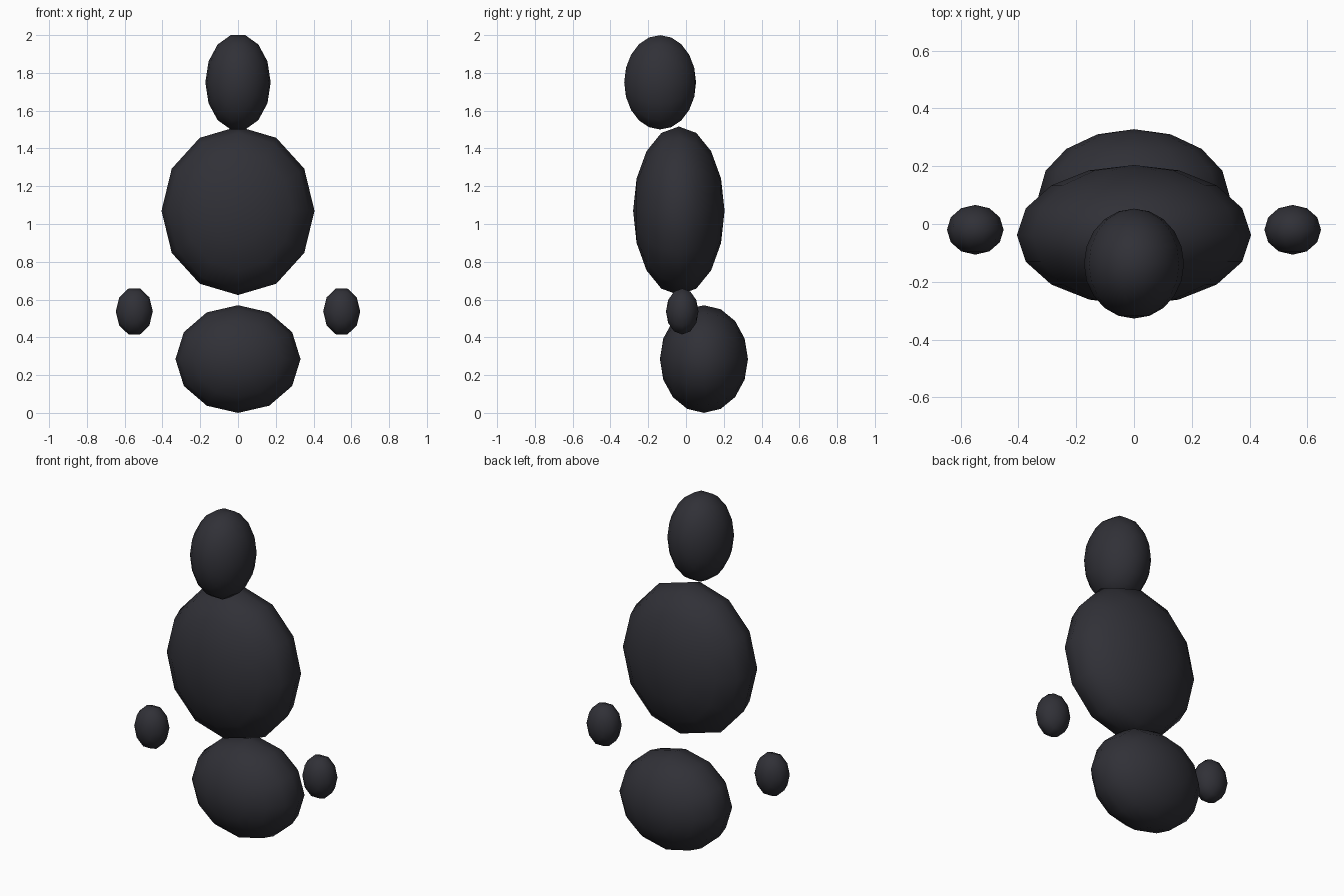
import bpy, bmesh, math
from mathutils import Vector

if "Cube" in bpy.data.objects:
    bpy.data.objects.remove(bpy.data.objects["Cube"])

charcoal = bpy.data.materials.new("charcoal")
charcoal.diffuse_color = (0.03, 0.03, 0.038, 1)
charcoal.use_nodes = True
charcoal.node_tree.nodes["Principled BSDF"].inputs["Base Color"].default_value = charcoal.diffuse_color


def ellipsoid(name, center, radii, segments, rings):
    """Half arc in the xy plane spun around the front-to-back axis, then stretched."""
    bm = bmesh.new()
    arc = []
    for i in range(rings + 1):
        a = math.pi * i / rings
        arc.append(bm.verts.new((math.sin(a), -math.cos(a), 0)))
    edges = [bm.edges.new(pair) for pair in zip(arc, arc[1:])]
    bmesh.ops.spin(bm, geom=arc + edges, cent=(0, 0, 0), axis=(0, 1, 0),
                   angle=2 * math.pi, steps=segments)
    bmesh.ops.remove_doubles(bm, verts=bm.verts[:], dist=1e-4)
    bmesh.ops.scale(bm, vec=Vector(radii), verts=bm.verts[:])
    bmesh.ops.recalc_face_normals(bm, faces=bm.faces[:])
    for f in bm.faces:
        f.smooth = True
    mesh = bpy.data.meshes.new(name)
    bm.to_mesh(mesh)
    bm.free()
    mesh.materials.append(charcoal)
    ob = bpy.data.objects.new(name, mesh)
    ob.location = center
    bpy.context.collection.objects.link(ob)
    return ob


# Body stack
ellipsoid("hips", (0, 0.095, 0.285), (0.331, 0.233, 0.285), 12, 8)
ellipsoid("torso", (0, -0.038, 1.07), (0.405, 0.242, 0.446), 12, 8)
ellipsoid("head", (0, -0.137, 1.75), (0.173, 0.19, 0.256), 14, 10)

# Hands, mirrored left and right
for side, label in ((-1, "left"), (1, "right")):
    ellipsoid(label + "_hand", (side * 0.549, -0.02, 0.537), (0.098, 0.086, 0.128), 10, 6)
